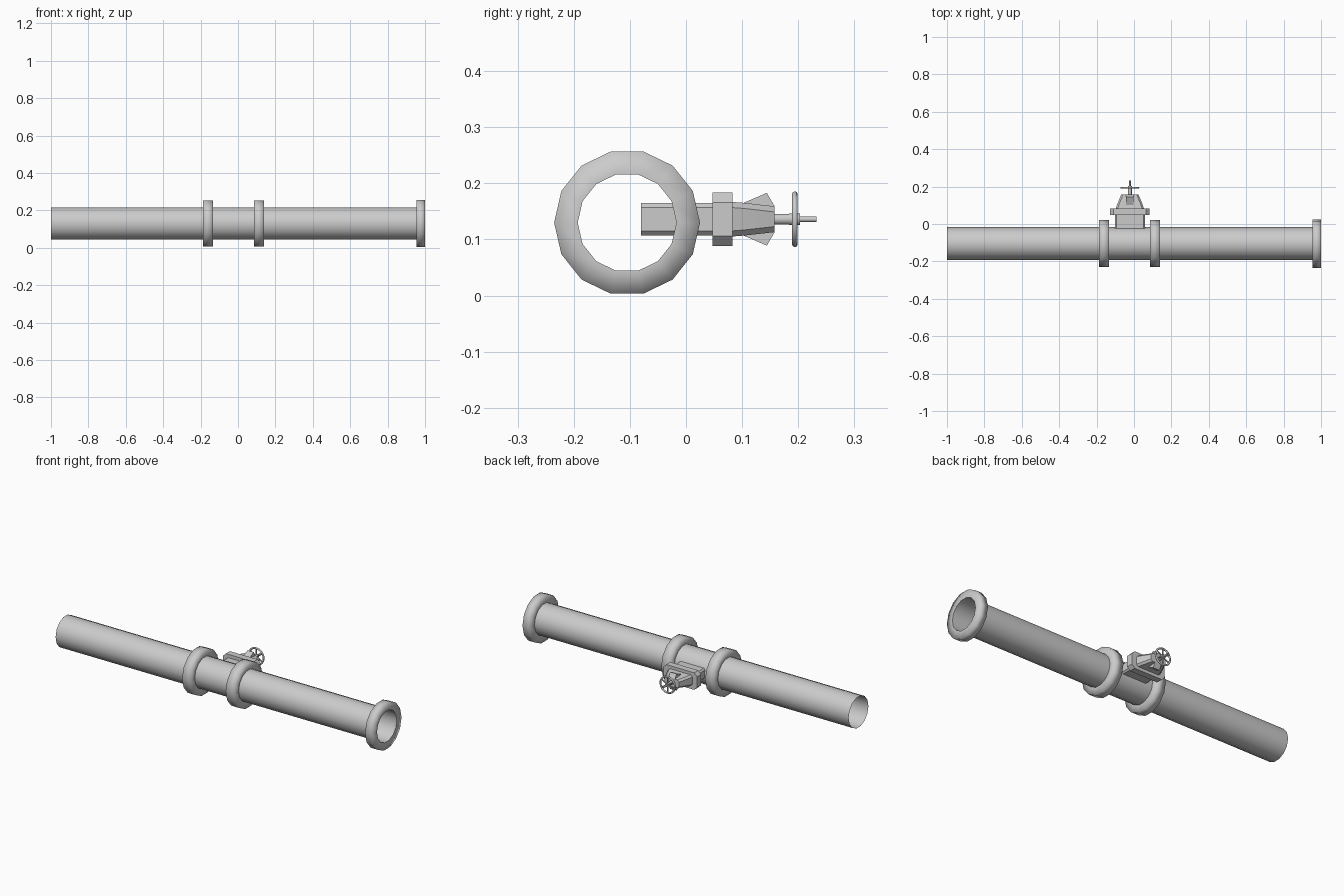
import bpy, bmesh
from math import sin, cos, pi
from mathutils import Vector

if "Cube" in bpy.data.objects:
    bpy.data.objects.remove(bpy.data.objects["Cube"])

PY, PZ = -0.105, 0.13      # pipe axis
VX, VZ = -0.022, 0.136     # valve axis


def finish(name, bm, angle=None):
    bmesh.ops.recalc_face_normals(bm, faces=bm.faces[:])
    me = bpy.data.meshes.new(name)
    bm.to_mesh(me)
    bm.free()
    ob = bpy.data.objects.new(name, me)
    bpy.context.collection.objects.link(ob)
    me.shade_smooth()
    if angle is not None:
        me.set_sharp_from_angle(angle=angle)
    return ob


def bridge(bm, loops, caps=False):
    n = len(loops[0])
    for a, b in zip(loops, loops[1:]):
        for i in range(n):
            j = (i + 1) % n
            bm.faces.new((a[i], a[j], b[j], b[i]))
    if caps:
        bm.faces.new(loops[0])
        bm.faces.new(loops[-1])


def lathe_x(name, profile, n=14, angle=None):
    """Revolve (x, radius) points around the pipe axis."""
    bm = bmesh.new()
    loops = [[bm.verts.new((x, PY + r * cos(2 * pi * i / n), PZ + r * sin(2 * pi * i / n)))
              for i in range(n)] for x, r in profile]
    bridge(bm, loops)
    return finish(name, bm, angle)


def loft_y(name, sections):
    """Chamfered rectangles (y, half width, half height, chamfer) along y."""
    bm = bmesh.new()
    loops = []
    for y, w, h, c in sections:
        pts = [(w, h - c), (w - c, h), (c - w, h), (-w, h - c),
               (-w, c - h), (c - w, -h), (w - c, -h), (w, c - h)]
        loops.append([bm.verts.new((VX + a, y, VZ + b)) for a, b in pts])
    bridge(bm, loops, True)
    return finish(name, bm, 0.6)


def rod(name, p, q, r, n=10):
    """Cylinder between two points."""
    p, q = Vector(p), Vector(q)
    rot = (q - p).to_track_quat('Z', 'Y')
    bm = bmesh.new()
    loops = [[bm.verts.new(c + rot @ Vector((r * cos(2 * pi * i / n), r * sin(2 * pi * i / n), 0)))
              for i in range(n)] for c in (p, q)]
    bridge(bm, loops, True)
    return finish(name, bm, 0.9)


# Open pipe and its flanges
RI = 0.088
lathe_x("pipe", [(-1, RI), (-0.16, RI), (0.11, RI), (1, RI)])
for name, x0, x1, r in (("valve_flange_left", -0.186, -0.134, 0.126),
                        ("valve_flange_right", 0.085, 0.139, 0.126),
                        ("end_flange", 0.955, 1.0, 0.13)):
    lathe_x(name, [(x0, RI), (x0, r), (x1, r), (x1, RI)])

# Valve neck, cover plate and tapered bonnet
loft_y("valve_neck", [(-0.08, 0.08, 0.029, 0.008), (0.05, 0.08, 0.029, 0.008)])
loft_y("cover_plate", [(0.047, 0.105, 0.048, 0.018), (0.083, 0.105, 0.048, 0.018)])
loft_y("bonnet", [(0.08, 0.076, 0.031, 0.01), (0.105, 0.068, 0.029, 0.01), (0.158, 0.046, 0.023, 0.01)])

# Wedge lugs on both sides of the bonnet
for side, s in (("upper", 1), ("lower", -1)):
    bm = bmesh.new()
    prof = [(0.10, 0), (0.10, 0.028), (0.144, 0.047), (0.158, 0.023), (0.158, 0)]
    loops = [[bm.verts.new((VX + x, y, VZ + s * z)) for y, z in prof] for x in (-0.02, 0.02)]
    bridge(bm, loops, True)
    finish(side + "_lug", bm, 0.5)

# Stem, hub and spindle
rod("stem", (VX, 0.155, VZ), (VX, 0.19, VZ), 0.01)
rod("hub", (VX, 0.184, VZ), (VX, 0.203, VZ), 0.011)
rod("spindle", (VX, 0.2, VZ), (VX, 0.233, VZ), 0.005)

# Handwheel rim and spokes
bpy.ops.mesh.primitive_torus_add(major_segments=18, minor_segments=8, major_radius=0.0455,
                                 minor_radius=0.005, location=(VX, 0.194, VZ), rotation=(pi / 2, 0, 0))
bpy.context.object.name = "handwheel_rim"
bpy.ops.object.shade_smooth()
for i in range(6):
    a = 2 * pi * i / 6 + pi / 6
    d = Vector((cos(a), 0, sin(a)))
    c = Vector((VX, 0.194, VZ))
    rod("spoke_%d" % (i + 1), c + d * 0.006, c + d * 0.045, 0.0035, 6)
